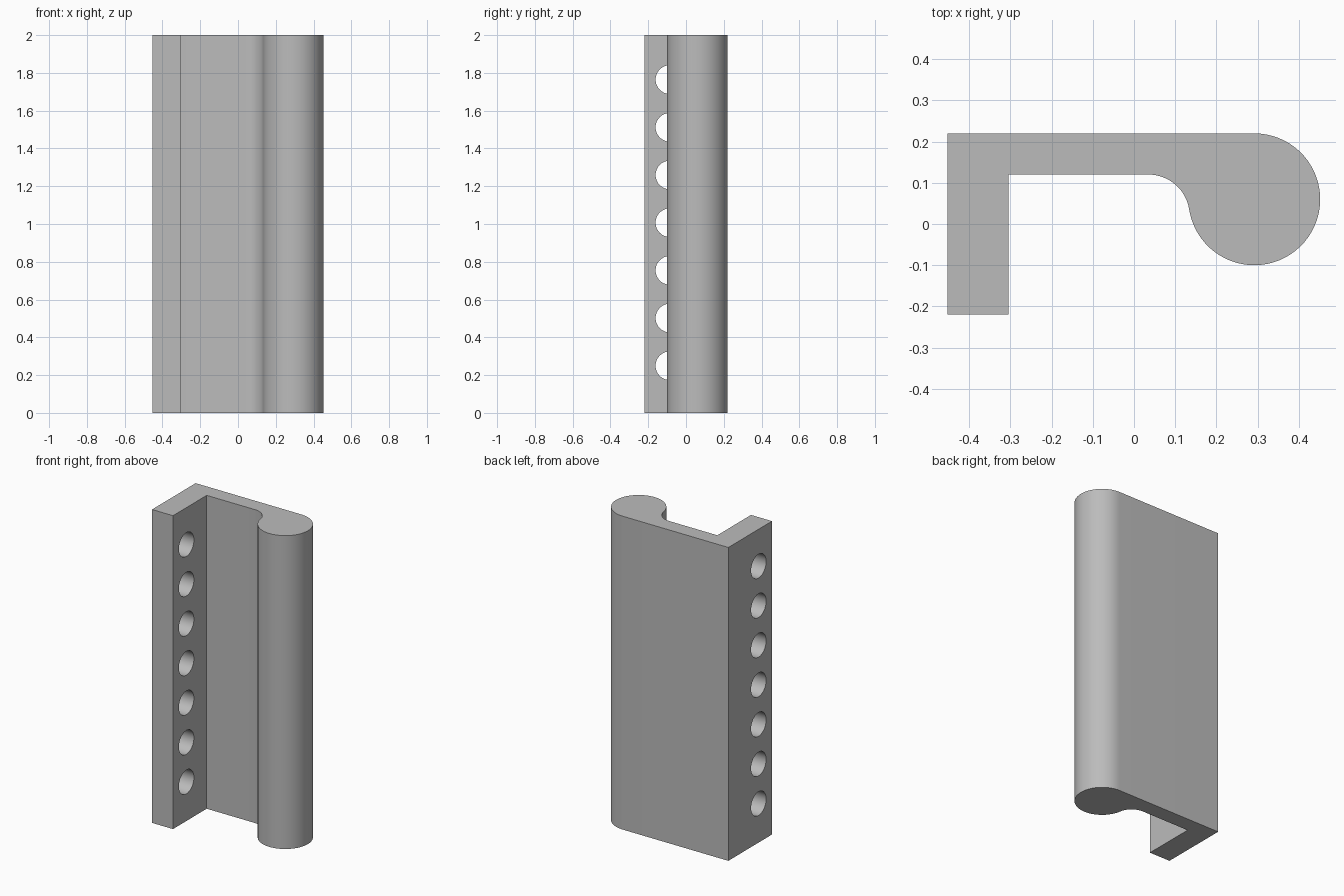
import bpy, bmesh, math
from mathutils import Matrix, Vector

cube = bpy.data.objects.get("Cube")
if cube:
    bpy.data.objects.remove(cube, do_unlink=True)

HEIGHT = 2.0
BACK, FRONT = 0.22, -0.22
OUTER, INNER = -0.453, -0.305
WEB = 0.12                       # front face of the thin back wall
BULB, BULB_R = Vector((0.292, 0.06)), 0.16
FILLET_R = 0.1
HOLE_R, HOLE_Y, HOLE_STEP, HOLES = 0.076, -0.085, 0.2525, 7

grey = bpy.data.materials.new("plain grey")
grey.use_nodes = True
colour = (0.5, 0.5, 0.5, 1)
grey.diffuse_color = colour
grey.node_tree.nodes["Principled BSDF"].inputs["Base Color"].default_value = colour


def arc(centre, radius, start, end, steps):
    """Points along a circular arc, angles in radians."""
    return [centre + radius * Vector((math.cos(a), math.sin(a)))
            for a in (start + (end - start) * i / steps for i in range(steps + 1))]


def make_object(name, bm):
    bmesh.ops.recalc_face_normals(bm, faces=bm.faces)
    mesh = bpy.data.meshes.new(name)
    bm.to_mesh(mesh)
    bm.free()
    mesh.materials.append(grey)
    obj = bpy.data.objects.new(name, mesh)
    bpy.context.collection.objects.link(obj)
    return obj


# Cross-section: leg, back wall, fillet and round bulb
fillet_y = WEB - FILLET_R
reach = math.sqrt((BULB_R + FILLET_R) ** 2 - (BULB.y - fillet_y) ** 2)
fillet = Vector((BULB.x - reach, fillet_y))
toward = math.atan2(BULB.y - fillet.y, BULB.x - fillet.x)
profile = [Vector(p) for p in ((OUTER, BACK), (OUTER, FRONT), (INNER, FRONT), (INNER, WEB))]
profile += arc(fillet, FILLET_R, math.pi / 2, toward, 16)
profile += arc(BULB, BULB_R, toward + math.pi, math.pi * 2.5, 48)[1:]

# Extruded bracket
bm = bmesh.new()
base = bm.faces.new([bm.verts.new((p.x, p.y, 0)) for p in profile])
top = bmesh.ops.extrude_face_region(bm, geom=[base])["geom"]
bmesh.ops.translate(bm, vec=(0, 0, HEIGHT),
                    verts=[v for v in top if isinstance(v, bmesh.types.BMVert)])
bracket = make_object("bracket", bm)

# Row of holes drilled through the leg
bm = bmesh.new()
for i in range(HOLES):
    z = HEIGHT / 2 + (i - HOLES // 2) * HOLE_STEP + 0.007
    place = Matrix.Translation(((OUTER + INNER) / 2, HOLE_Y, z)) @ Matrix.Rotation(math.pi / 2, 4, "Y")
    bmesh.ops.create_cone(bm, cap_ends=True, segments=48, radius1=HOLE_R,
                          radius2=HOLE_R, depth=0.3, matrix=place)
drill = make_object("hole_cutter", bm)
drill.hide_render = True

cut = bracket.modifiers.new("holes", "BOOLEAN")
cut.operation = "DIFFERENCE"
cut.solver = "EXACT"
cut.object = drill

bpy.ops.object.select_all(action="DESELECT")
bracket.select_set(True)
bpy.context.view_layer.objects.active = bracket
bpy.ops.object.modifier_apply(modifier=cut.name)
bpy.data.objects.remove(drill, do_unlink=True)
bpy.ops.object.shade_smooth_by_angle(angle=math.radians(30))
